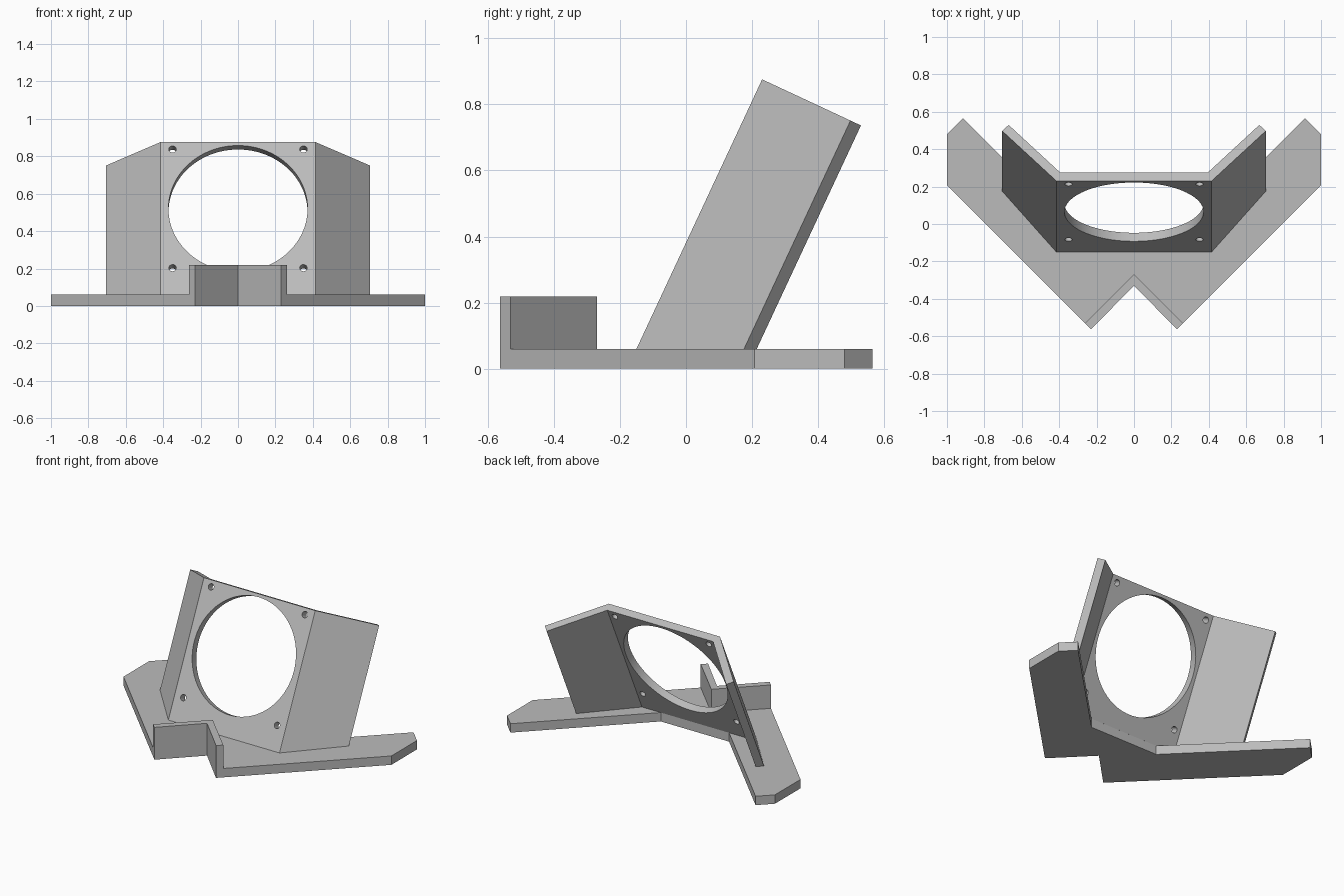
import bpy, bmesh, math
from mathutils import Matrix, Vector

cube = bpy.data.objects.get("Cube")
if cube:
    bpy.data.objects.remove(cube, do_unlink=True)

grey = bpy.data.materials.new("plain grey")
grey.use_nodes = True
colour = (0.5, 0.5, 0.5, 1)
grey.diffuse_color = colour
grey.node_tree.nodes["Principled BSDF"].inputs["Base Color"].default_value = colour

FLOOR = 0.06                  # top of the base
TILT = math.radians(25)       # lean of the bracket


def mirrored(half):
    """Closed outline from a right-hand half running from front to back."""
    return half + [(-x, y) for x, y in reversed(half) if x > 0]


def add_object(name, bm):
    bmesh.ops.recalc_face_normals(bm, faces=bm.faces)
    mesh = bpy.data.meshes.new(name)
    bm.to_mesh(mesh)
    bm.free()
    mesh.materials.append(grey)
    obj = bpy.data.objects.new(name, mesh)
    bpy.context.collection.objects.link(obj)
    return obj


def prism(outline, low, high):
    bm = bmesh.new()
    face = bm.faces.new([bm.verts.new((x, y, low)) for x, y in outline])
    top = bmesh.ops.extrude_face_region(bm, geom=[face])["geom"]
    verts = [v for v in top if isinstance(v, bmesh.types.BMVert)]
    bmesh.ops.translate(bm, verts=verts, vec=(0, 0, high - low))
    return bm


# V-shaped base with clipped arm tips and a notch at the front
base = mirrored([(0, -0.33), (0.23, -0.563), (1, 0.207), (1, 0.48),
                 (0.915, 0.565), (0.255, -0.095)])
add_object("base", prism(base, 0, FLOOR))

# Upright lip along the front notch
lip = mirrored([(0, -0.33), (0.23, -0.563), (0.262, -0.531), (0, -0.27)])
add_object("front_lip", prism(lip, FLOOR, 0.218))

# Leaning bracket with two folded wings, trimmed level with the base
section = mirrored([(0.415, 0), (0.705, 0.295), (0.67, 0.33), (0.395, 0.05)])
place = Matrix.Translation((0, -0.15, FLOOR)) @ Matrix.Rotation(-TILT, 4, 'X')
bm = prism(section, -0.05, 0.9)
bm.transform(place)
cut = bmesh.ops.bisect_plane(bm, geom=bm.verts[:] + bm.edges[:] + bm.faces[:],
                             plane_co=(0, 0, FLOOR), plane_no=(0, 0, 1),
                             clear_inner=True)
rim = [e for e in cut["geom_cut"] if isinstance(e, bmesh.types.BMEdge)]
bmesh.ops.contextual_create(bm, geom=rim)
bracket = add_object("bracket", bm)

# Large opening and four screw holes
MIDDLE, SPACING = 0.508, 0.35
holes = [(0, MIDDLE, 0.372, 96)]
holes += [(sx * SPACING, MIDDLE + sz * SPACING, 0.02, 24)
          for sx in (-1, 1) for sz in (-1, 1)]
bm = bmesh.new()
for x, h, radius, sides in holes:
    turn = Matrix.Translation((x, 0.025, h)) @ Matrix.Rotation(math.pi / 2, 4, 'X')
    bmesh.ops.create_cone(bm, cap_ends=True, segments=sides, radius1=radius,
                          radius2=radius, depth=0.2, matrix=place @ turn)
cutter = add_object("hole_cutter", bm)
cutter.hide_render = True

boolean = bracket.modifiers.new("holes", 'BOOLEAN')
boolean.operation = 'DIFFERENCE'
boolean.solver = 'EXACT'
boolean.object = cutter
bpy.context.view_layer.update()
bpy.ops.object.select_all(action='DESELECT')
bracket.select_set(True)
bpy.context.view_layer.objects.active = bracket
bpy.ops.object.modifier_apply(modifier=boolean.name)
bpy.data.objects.remove(cutter, do_unlink=True)
bpy.ops.object.shade_smooth_by_angle(angle=math.radians(30))
